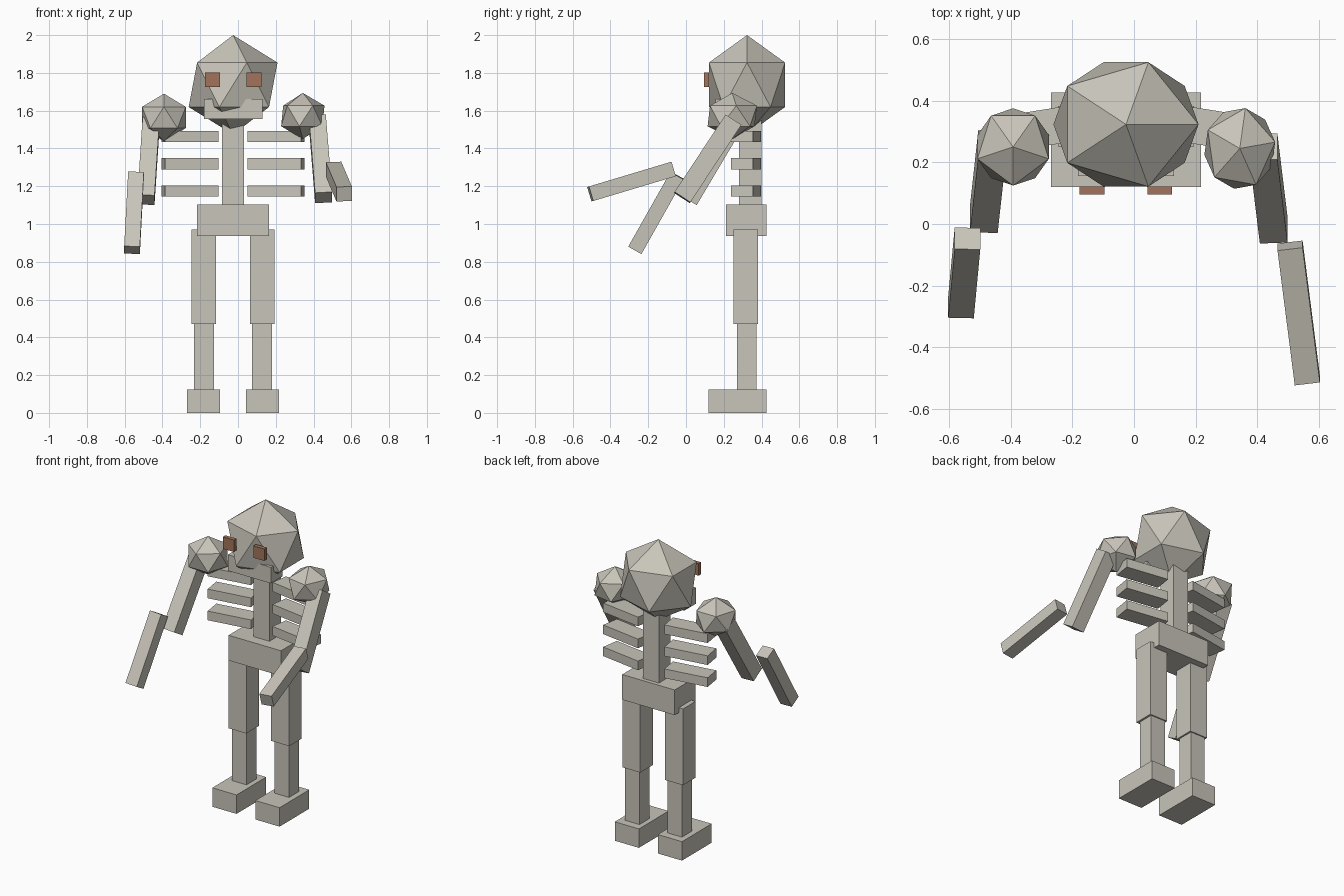
import bpy
import bmesh
from math import radians
from mathutils import Matrix, Vector, Euler

cube = bpy.data.objects.get("Cube")
if cube:
    bpy.data.objects.remove(cube, do_unlink=True)


def material(name, rgb):
    m = bpy.data.materials.new(name)
    m.use_nodes = True
    m.diffuse_color = (*rgb, 1)
    m.node_tree.nodes["Principled BSDF"].inputs["Base Color"].default_value = (*rgb, 1)
    return m


BONE = material("pale bone", (0.58, 0.555, 0.49))
BROWN = material("eye brown", (0.36, 0.175, 0.105))


def finish(name, bm, mat):
    mesh = bpy.data.meshes.new(name)
    bm.to_mesh(mesh)
    bm.free()
    mesh.materials.append(mat)
    obj = bpy.data.objects.new(name, mesh)
    bpy.context.collection.objects.link(obj)
    return obj


def block(name, center, size, mat=BONE, yaw=0):
    """Box with an optional turn about z."""
    bm = bmesh.new()
    bmesh.ops.create_cube(bm, size=1, matrix=Matrix.Translation(center)
                          @ Matrix.Rotation(radians(yaw), 4, 'Z')
                          @ Matrix.Diagonal((*size, 1)))
    return finish(name, bm, mat)


def limb(name, start, end, width, depth):
    """Box running between two points."""
    a, b = Vector(start), Vector(end)
    z = (b - a).normalized()
    y = z.cross(Vector((1, 0, 0))).normalized()
    x = y.cross(z)
    rot = Matrix((x, y, z)).transposed().to_4x4()
    bm = bmesh.new()
    bmesh.ops.create_cube(bm, size=1, matrix=Matrix.Translation((a + b) / 2) @ rot
                          @ Matrix.Diagonal((width, depth, (b - a).length, 1)))
    return finish(name, bm, BONE)


def ball(name, center, radii, turn=(0, 0, 0)):
    """Twenty-sided faceted ball."""
    bm = bmesh.new()
    rot = Euler([radians(t) for t in turn]).to_matrix().to_4x4()
    bmesh.ops.create_icosphere(bm, subdivisions=1, radius=1,
                               matrix=Matrix.Translation(center)
                               @ Matrix.Diagonal((*radii, 1)) @ rot)
    return finish(name, bm, BONE)


MID = -0.026  # body's own centre line

# Head, jaw, spine and pelvis
ball("head", (MID, 0.323, 1.737), (0.263, 0.237, 0.263))
block("jaw", (MID, 0.215, 1.608), (0.31, 0.12, 0.105))
block("spine", (MID, 0.34, 1.34), (0.115, 0.12, 0.5))
block("pelvis", (MID, 0.318, 1.02), (0.38, 0.215, 0.165))

# Paired eyes, ribs, legs and feet
for side, s in (("left", 1), ("right", -1)):
    block(f"{side}_eye", (MID + s * 0.11, 0.108, 1.763), (0.08, 0.026, 0.078), BROWN)
    for i in range(3):
        block(f"{side}_rib_{i + 1}", (MID + s * 0.228, 0.318, 1.175 + i * 0.144),
              (0.286, 0.117, 0.06), yaw=-9 * s)
    block(f"{side}_upper_leg", (MID + s * 0.155, 0.317, 0.72), (0.13, 0.13, 0.5))
    block(f"{side}_lower_leg", (MID + s * 0.154, 0.322, 0.3), (0.106, 0.105, 0.38))
    block(f"{side}_foot", (MID + s * 0.156, 0.273, 0.062), (0.175, 0.307, 0.124))

# Shoulders
ball("left_shoulder", (0.343, 0.245, 1.572), (0.13, 0.148, 0.122), (0, 0, 9))
ball("right_shoulder", (-0.392, 0.25, 1.564), (0.136, 0.14, 0.126), (0, 0, -18))

# Arms, each posed on its own
limb("left_upper_arm", (0.42, 0.25, 1.55), (0.453, -0.02, 1.14), 0.09, 0.1)
limb("left_forearm", (0.506, -0.07, 1.29), (0.562, -0.507, 1.159), 0.082, 0.08)
limb("right_upper_arm", (-0.46, 0.26, 1.54), (-0.487, 0.015, 1.128), 0.09, 0.1)
limb("right_forearm", (-0.54, -0.047, 1.257), (-0.561, -0.27, 0.862), 0.083, 0.08)
